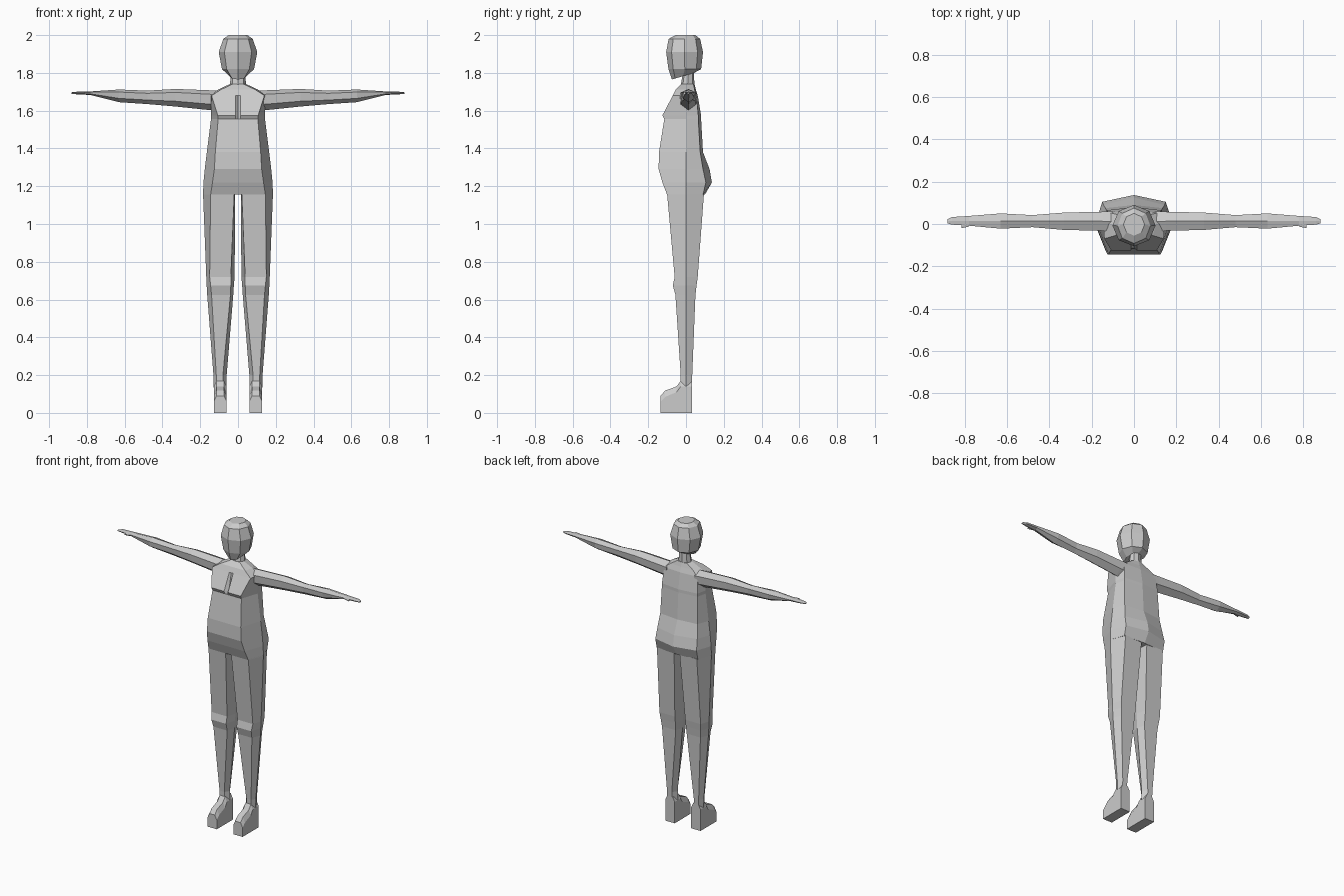
import bpy
import bmesh
from math import sin, cos, pi

if "Cube" in bpy.data.objects:
    bpy.data.objects.remove(bpy.data.objects["Cube"], do_unlink=True)

grey = bpy.data.materials.new("plain grey")
grey.use_nodes = True
tone = (0.6, 0.6, 0.6, 1)
grey.diffuse_color = tone
grey.node_tree.nodes["Principled BSDF"].inputs["Base Color"].default_value = tone


def loft(name, rings, side=1):
    """Skin a stack of equal-length rings and cap both ends; side=-1 mirrors in x."""
    bm = bmesh.new()
    rows = [[bm.verts.new((side * x, y, z)) for x, y, z in ring] for ring in rings]
    n = len(rows[0])
    for a, b in zip(rows, rows[1:]):
        for i in range(n):
            j = (i + 1) % n
            bm.faces.new((a[i], a[j], b[j], b[i]))
    bm.faces.new(rows[0])
    bm.faces.new(rows[-1])
    bmesh.ops.recalc_face_normals(bm, faces=bm.faces)
    mesh = bpy.data.meshes.new(name)
    bm.to_mesh(mesh)
    bm.free()
    mesh.materials.append(grey)
    obj = bpy.data.objects.new(name, mesh)
    bpy.context.collection.objects.link(obj)


def torso_ring(z, groove, cx, cy, sx, bx, by, spine):
    """Groove depth, front corner, side, back corner and spine, mirrored in x."""
    half = [(0.014, cy), (cx, cy), (sx, 0.0), (bx, by)]
    pts = [(0, cy + groove)] + half + [(0, spine)] + [(-x, y) for x, y in reversed(half)]
    return [(x, y, z) for x, y in pts]


# Torso from hips to the base of the neck
loft("torso", [torso_ring(*r) for r in (
    (1.155, 0, 0.145, -0.10, 0.185, 0.15, 0.09, 0.10),
    (1.22, 0, 0.135, -0.125, 0.183, 0.15, 0.105, 0.137),
    (1.29, 0, 0.125, -0.145, 0.176, 0.145, 0.09, 0.125),
    (1.38, 0, 0.12, -0.143, 0.165, 0.135, 0.075, 0.09),
    (1.555, 0, 0.105, -0.115, 0.143, 0.13, 0.065, 0.08),
    (1.575, 0.03, 0.107, -0.125, 0.143, 0.13, 0.065, 0.08),
    (1.68, 0, 0.14, -0.07, 0.145, 0.12, 0.055, 0.062),
    (1.712, 0, 0.09, -0.055, 0.105, 0.08, 0.045, 0.052),
    (1.74, 0, 0.03, -0.025, 0.045, 0.035, 0.04, 0.045),
)])


def oval(z, rx, front, back, tilt=0.0):
    """Eight-sided ring; tilt lowers the front and lifts the back."""
    mid, ry = (front + back) / 2, (back - front) / 2
    return [(rx * sin(k * pi / 4), mid - ry * cos(k * pi / 4), z - tilt * cos(k * pi / 4))
            for k in range(8)]


# Neck and head
loft("neck", [oval(1.72, 0.045, -0.03, 0.045), oval(1.81, 0.035, -0.015, 0.042)])
loft("head", [
    oval(1.783, 0.045, -0.075, 0.045, 0.018),
    oval(1.82, 0.085, -0.093, 0.08),
    oval(1.91, 0.102, -0.105, 0.09),
    oval(1.98, 0.078, -0.092, 0.075),
    oval(2.0, 0.05, -0.055, 0.05),
])


def leg_ring(z, xi, xo, pi_, po, front, back):
    """Six-sided ring: inner and outer edges with flat front and back panels."""
    return [(pi_, front, z), (po, front, z), (xo, 0, z),
            (po, back, z), (pi_, back, z), (xi, 0, z)]


def arm_ring(x, low, high, front, back):
    """Six-sided ring with a ridge on top and a keel below."""
    h, mid = high - low, (front + back) / 2
    up, down = high - 0.2 * h, low + 0.3 * h
    return [(x, mid, high), (x, front, up), (x, front + 0.005, down),
            (x, mid, low), (x, back - 0.005, down), (x, back, up)]


def foot_ring(y, top, shoulder):
    """Flat sole, upright sides and a narrower top."""
    return [(0.06, y, 0), (0.128, y, 0), (0.128, y, shoulder),
            (0.113, y, top), (0.075, y, top), (0.06, y, shoulder)]


for side, tag in ((1, "left"), (-1, "right")):
    # Leg with a slight knee bulge
    loft(tag + "_leg", [leg_ring(*r) for r in (
        (1.16, 0.015, 0.185, 0.02, 0.145, -0.1, 0.095),
        (0.72, 0.018, 0.168, 0.038, 0.15, -0.06, 0.062),
        (0.675, 0.022, 0.166, 0.038, 0.145, -0.07, 0.056),
        (0.625, 0.025, 0.163, 0.04, 0.14, -0.056, 0.05),
        (0.2, 0.06, 0.13, 0.08, 0.115, -0.028, 0.033),
        (0.12, 0.06, 0.128, 0.08, 0.115, -0.028, 0.03),
    )], side)

    # Foot, heel to toe
    loft(tag + "_foot", [foot_ring(*r) for r in (
        (0.032, 0.17, 0.14), (-0.028, 0.17, 0.14), (-0.05, 0.14, 0.11),
        (-0.11, 0.118, 0.085), (-0.135, 0.09, 0.06),
    )], side)

    # Arm tapering to a flat hand
    loft(tag + "_arm", [arm_ring(*r) for r in (
        (0.1, 1.6, 1.705, -0.035, 0.06),
        (0.15, 1.603, 1.708, -0.032, 0.058),
        (0.33, 1.622, 1.715, -0.028, 0.054),
        (0.48, 1.635, 1.706, -0.015, 0.042),
        (0.63, 1.645, 1.712, -0.022, 0.05),
        (0.78, 1.683, 1.702, -0.008, 0.038),
        (0.86, 1.687, 1.7, -0.003, 0.033),
        (0.882, 1.687, 1.697, 0.003, 0.022),
    )], side)

    # Thumb
    loft(tag + "_thumb", [arm_ring(*r) for r in (
        (0.78, 1.686, 1.7, -0.012, 0.01), (0.815, 1.686, 1.698, -0.02, 0.005),
    )], side)
